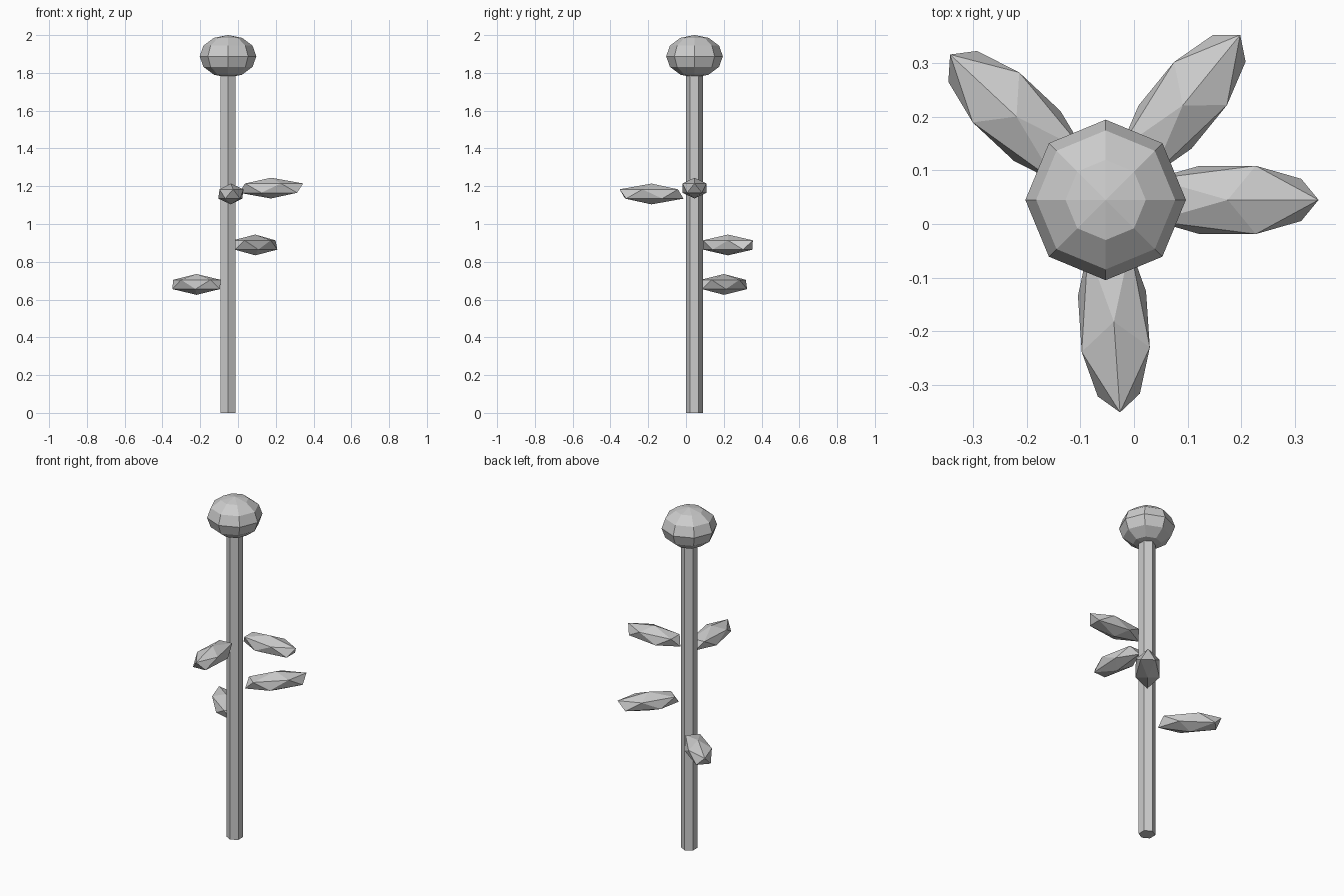
import bpy
import math

if "Cube" in bpy.data.objects:
    bpy.data.objects.remove(bpy.data.objects["Cube"])

CX, CY = -0.053, 0.045  # axis of the plant

# hexagonal stem
STEM_H = 1.79
bpy.ops.mesh.primitive_cylinder_add(vertices=6, radius=0.045, depth=STEM_H,
                                    location=(CX, CY, STEM_H / 2))
bpy.context.object.name = "stem"

# flattened low-poly flower head
bpy.ops.mesh.primitive_uv_sphere_add(segments=8, ring_count=6, radius=0.15,
                                     location=(CX, CY, 1.888))
head = bpy.context.object
head.name = "flower_head"
head.scale.z = 0.75

# leaves: stretched icospheres spiralling around the stem
REACH = 0.228
for i, z in enumerate((1.19, 0.68, 1.159, 0.889)):
    a = 2.39 * i
    bpy.ops.mesh.primitive_ico_sphere_add(
        subdivisions=1, radius=1,
        location=(CX + REACH * math.cos(a), CY + REACH * math.sin(a), z),
        rotation=(0, 0, a))
    leaf = bpy.context.object
    leaf.name = f"leaf_{i + 1}"
    leaf.scale = (0.19, 0.075, 0.055)
